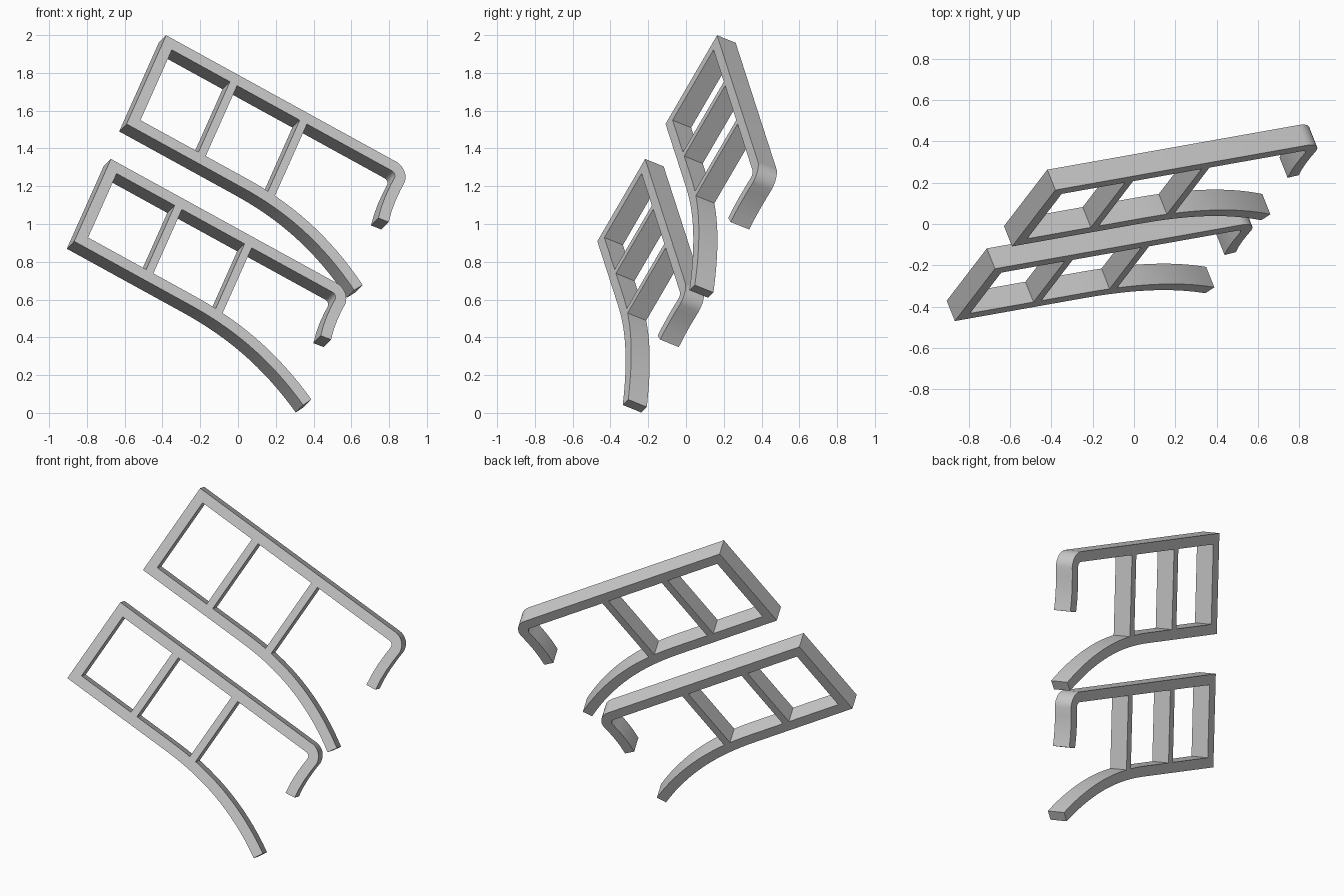
import bpy
import bmesh
from mathutils import Vector, Matrix

if "Cube" in bpy.data.objects:
    bpy.data.objects.remove(bpy.data.objects["Cube"], do_unlink=True)

GREY = (0.6, 0.6, 0.6, 1.0)
mat = bpy.data.materials.new("plain grey")
mat.use_nodes = True
mat.diffuse_color = GREY
mat.node_tree.nodes["Principled BSDF"].inputs["Base Color"].default_value = GREY

# Tilted plane shared by both frames: along the rails, across them, and out of the face
ALONG = Vector((0.866, 0.154, -0.476)).normalized()
OUT = ALONG.cross(Vector((0.355, 0.468, 0.809))).normalized()
ACROSS = OUT.cross(ALONG)
DEPTH = 0.113


def ribbon(name, path, width, origin):
    """Mitred flat bar following a path in the tilted plane, with thickness."""
    pts = [Vector(p) for p in path]
    bm = bmesh.new()
    rows = []
    for i, p in enumerate(pts):
        d0 = (p - pts[max(i - 1, 0)]).normalized()
        d1 = (pts[min(i + 1, len(pts) - 1)] - p).normalized()
        tangent = (d0 + d1).normalized()
        side = Vector((-tangent.y, tangent.x))
        ref = d1 if d1.length else d0
        half = width / 2 / side.dot(Vector((-ref.y, ref.x)))
        corners = [(p + side * half, 0), (p - side * half, 0),
                   (p - side * half, -DEPTH), (p + side * half, -DEPTH)]
        rows.append([bm.verts.new((c.x, c.y, z)) for c, z in corners])
    for a, b in zip(rows, rows[1:]):
        for k in range(4):
            j = (k + 1) % 4
            bm.faces.new((a[k], a[j], b[j], b[k]))
    bm.faces.new(rows[0])
    bm.faces.new(rows[-1])
    bmesh.ops.recalc_face_normals(bm, faces=bm.faces)
    mesh = bpy.data.meshes.new(name)
    bm.to_mesh(mesh)
    bm.free()
    mesh.materials.append(mat)
    obj = bpy.data.objects.new(name, mesh)
    bpy.context.collection.objects.link(obj)
    turn = Matrix((ALONG, ACROSS, OUT)).transposed().to_4x4()
    obj.matrix_world = Matrix.Translation(origin) @ turn
    bpy.ops.object.select_all(action='DESELECT')
    obj.select_set(True)
    bpy.context.view_layer.objects.active = obj
    bpy.ops.object.shade_smooth_by_angle(angle=0.52)


def frame(label, origin, stretch, hook_shift):
    top = -0.031
    low = -0.553

    def fit(s, t):
        return (s, top + (t - top) * stretch)

    # Hooked end, rounded into the top rail
    hook = [(1.472, -0.345), (1.463, -0.28), (1.459, -0.21), (1.46, -0.14)]
    path = [fit(s + hook_shift, t) for s, t in hook]
    radius = 0.058
    centre = Vector((1.463 + hook_shift - radius, top - radius))
    for i in range(9):
        arm = Vector((radius, 0)) @ Matrix.Rotation(-i / 8 * 1.5708, 2)
        path.append((centre.x + arm.x, centre.y + abs(arm.y)))
    # End post and straight part of the lower rail
    path += [(0.03, top), fit(0.03, low)]
    # Sweeping tail
    start, end, drop = 0.70, 1.497, 0.221
    for i in range(17):
        f = i / 16
        path.append(fit(start + (end - start) * f, low - drop * f ** 2.2))
    ribbon(label + "_outer_frame", path, 0.06, origin)

    # Two cross bars
    for i, s in enumerate((0.437, 0.864)):
        bar = [(s, top - 0.025), fit(s, low + 0.02 - 0.008 * i)]
        ribbon(f"{label}_cross_bar_{i + 1}", bar, 0.044, origin)


upper = Vector((-0.38, 0.165, 2.0))
frame("upper", upper, 1.0, 0.0)
frame("lower", upper - ACROSS * 0.812, 0.92, -0.025)
